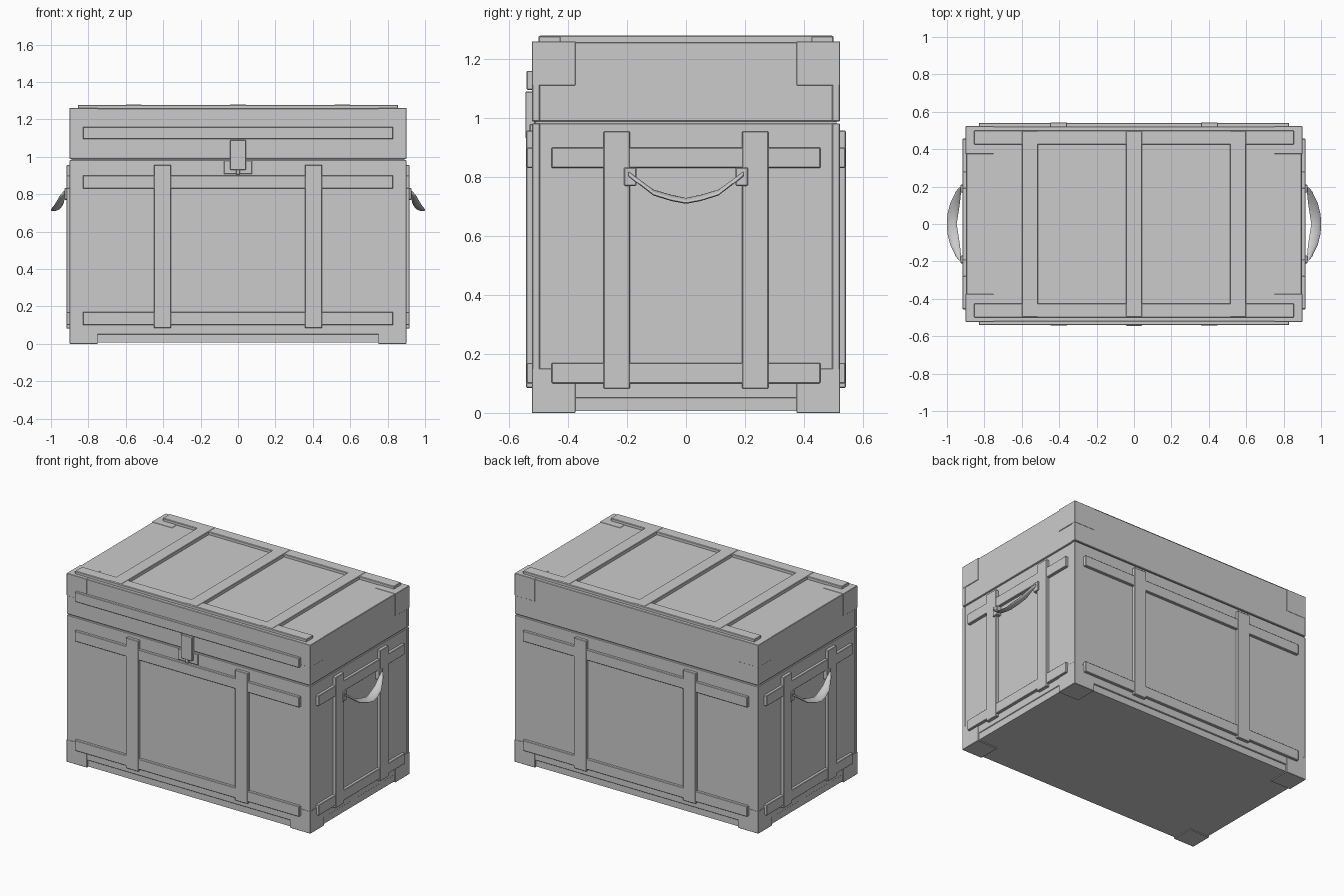
import bpy, bmesh, math
from mathutils import Vector

if "Cube" in bpy.data.objects:
    bpy.data.objects.remove(bpy.data.objects["Cube"])

grey = bpy.data.materials.new("light_grey")
grey.diffuse_color = (0.6, 0.6, 0.6, 1)
grey.use_nodes = True
grey.node_tree.nodes["Principled BSDF"].inputs["Base Color"].default_value = grey.diffuse_color


def finish(name, bm):
    bmesh.ops.recalc_face_normals(bm, faces=bm.faces)
    me = bpy.data.meshes.new(name)
    bm.to_mesh(me)
    bm.free()
    me.materials.append(grey)
    ob = bpy.data.objects.new(name, me)
    bpy.context.collection.objects.link(ob)
    return ob


def box(name, x, y, z, bevel=0.003):
    """Box from (min, max) ranges, with softened edges."""
    bm = bmesh.new()
    bmesh.ops.create_cube(bm, size=1)
    for v in bm.verts:
        v.co = Vector([r[0] if c < 0 else r[1] for c, r in zip(v.co, (x, y, z))])
    ob = finish(name, bm)
    if bevel:
        m = ob.modifiers.new("soft_edges", 'BEVEL')
        m.width, m.segments = bevel, 1
    return ob


def span(s, a, b):
    """Range a..b mirrored to side s."""
    return (a, b) if s > 0 else (-b, -a)


X, Y = 0.9, 0.522          # half size of the chest
SEAM, TOP = 0.985, 1.26

# Chest body and lid, with a recessed base and seam
box("base", (-0.893, 0.893), (-0.514, 0.514), (0.006, 0.06), 0)
box("body_core", (-0.897, 0.897), (-0.515, 0.515), (0.05, SEAM - 0.003))
box("seam_core", (-0.89, 0.89), (-0.51, 0.51), (0.9, 1.05), 0)
box("lid_core", (-0.897, 0.897), (-0.515, 0.515), (SEAM + 0.003, TOP - 0.002))
for s in (-1, 1):
    box("body_wall", (-X, X), span(s, 0.495, Y), (0.05, SEAM - 0.003))
    box("lid_wall", (-X, X), span(s, 0.495, Y), (SEAM + 0.003, TOP - 0.001))

# Corner guards
for sx in (-1, 1):
    for sy in (-1, 1):
        for z in ((0, 0.15), (1.11, TOP)):
            box("corner_guard", span(sx, 0.75, X + 0.001),
                span(sy, 0.375, Y + 0.001), z, 0.002)

# Front and back battens
for s in (-1, 1):
    for z in ((0.1, 0.17), (0.83, 0.9)):
        box("long_batten", (-0.83, 0.83), span(s, 0.51, 0.54), z)
    for sx in (-1, 1):
        box("upright_batten", span(sx, 0.357, 0.45), span(s, 0.51, 0.542), (0.085, 0.957))
box("lid_batten", (-0.83, 0.83), (-0.54, -0.51), (1.095, 1.16))

# Side battens
for s in (-1, 1):
    for z in ((0.1, 0.17), (0.83, 0.9)):
        box("side_batten", span(s, 0.885, 0.916), (-0.456, 0.456), z)
    for sy in (-1, 1):
        box("side_upright", span(s, 0.885, 0.918), span(sy, 0.19, 0.28), (0.082, 0.955))

# Lid top battens
for s in (-1, 1):
    box("top_batten", (-0.855, 0.855), span(s, 0.425, 0.5), (1.25, 1.278))
for c in (-0.557, 0, 0.557):
    box("top_crossbar", (c - 0.043, c + 0.043), (-0.497, 0.497), (1.25, 1.28))

# Front latch
box("latch_plate", (-0.075, 0.075), (-0.53, -0.51), (0.907, 0.98))
box("latch_hasp", (-0.042, 0.042), (-0.545, -0.51), (0.93, 1.09))
box("latch_tongue", (-0.012, 0.012), (-0.542, -0.51), (0.905, 0.935))

# Carry handles: a flattened loop swept out and down, with mounts
half = [(0.928, 0.195, 0.81, 0.008), (0.938, 0.175, 0.795, 0.014),
        (0.957, 0.11, 0.747, 0.026), (0.969, 0.05, 0.729, 0.029)]
path = [(x, -y, z, w) for x, y, z, w in half] + [(0.974, 0, 0.719, 0.026)] + half[::-1]
SIDES = 10
for s in (-1, 1):
    for sy in (-1, 1):
        box("handle_mount", span(s, 0.89, 0.927), span(sy, 0.168, 0.21), (0.77, 0.832))
    bm = bmesh.new()
    rings = []
    for x, y, z, w in path:
        ring = []
        for i in range(SIDES):
            a = math.tau * i / SIDES
            u, t = w * math.cos(a), 0.008 * math.sin(a)
            ring.append(bm.verts.new((s * (x + u), y, z + t - 0.25 * u)))
        rings.append(ring)
    for r0, r1 in zip(rings, rings[1:]):
        for i in range(SIDES):
            j = (i + 1) % SIDES
            bm.faces.new((r0[i], r0[j], r1[j], r1[i]))
    bm.faces.new(rings[0])
    bm.faces.new(rings[-1])
    handle = finish("carry_handle", bm)
    bpy.ops.object.select_all(action='DESELECT')
    handle.select_set(True)
    bpy.context.view_layer.objects.active = handle
    bpy.ops.object.shade_smooth_by_angle(angle=math.radians(50))
